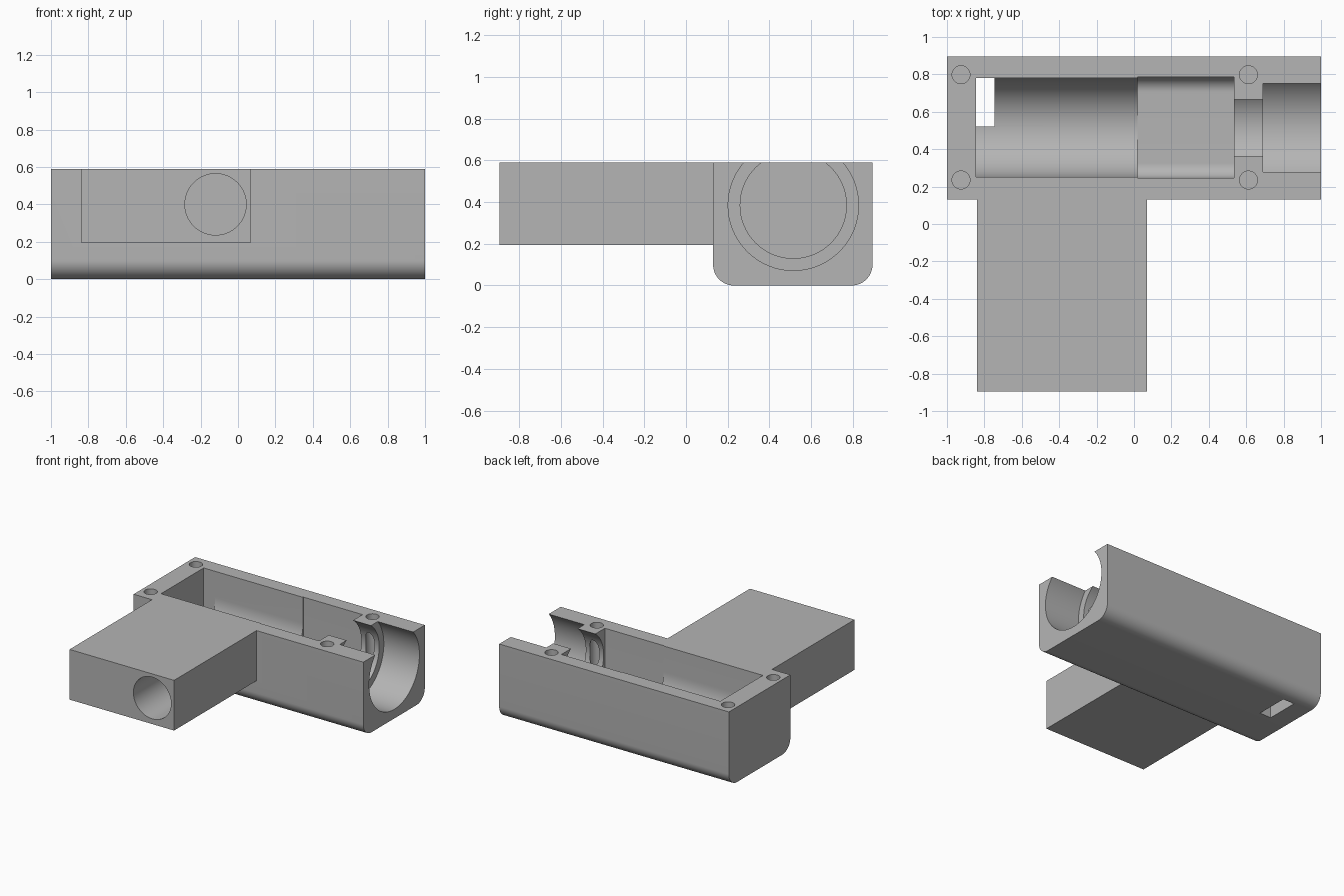
import bpy, bmesh
from math import sin, cos, pi
from mathutils import Vector

cube = bpy.data.objects.get("Cube")
if cube:
    bpy.data.objects.remove(cube, do_unlink=True)

grey = bpy.data.materials.new("plain grey")
grey.use_nodes = True
grey.diffuse_color = (0.46, 0.46, 0.46, 1)
grey.node_tree.nodes["Principled BSDF"].inputs["Base Color"].default_value = grey.diffuse_color

TOP, OVER = 0.59, 0.75          # top of the housing, height cutters reach
AXIS_Y, AXIS_Z = 0.515, 0.385   # axis of the bore


def arc(y, z, r, start, end, steps=16):
    """Points of an arc, angles in half turns."""
    angles = [pi * (start + (end - start) * i / steps) for i in range(steps + 1)]
    return [(y + r * cos(a), z + r * sin(a)) for a in angles]


def prism(name, points, start, end, axis="X"):
    """Extrude a closed 2D profile along an axis."""
    place = {"X": lambda u, v, w: (w, u, v),
             "Y": lambda u, v, w: (u, w, v),
             "Z": lambda u, v, w: (u, v, w)}[axis]
    bm = bmesh.new()
    face = bm.faces.new([bm.verts.new(place(u, v, start)) for u, v in points])
    out = bmesh.ops.extrude_face_region(bm, geom=[face])
    shift = Vector(place(0, 0, end - start))
    bmesh.ops.translate(bm, vec=shift, verts=[g for g in out["geom"] if isinstance(g, bmesh.types.BMVert)])
    bmesh.ops.recalc_face_normals(bm, faces=bm.faces)
    mesh = bpy.data.meshes.new(name)
    bm.to_mesh(mesh)
    bm.free()
    mesh.materials.append(grey)
    ob = bpy.data.objects.new(name, mesh)
    bpy.context.collection.objects.link(ob)
    return ob


def circle(u, v, r, steps=64):
    return arc(u, v, r, 0, 2, steps)[:-1]


def trough(y0, y1, z0, z1, r):
    """Rectangle with its two lower corners rounded."""
    return ([(y1, z1), (y0, z1)] + arc(y0 + r, z0 + r, r, 1, 1.5)
            + arc(y1 - r, z0 + r, r, 1.5, 2))


def combine(target, other, operation):
    mod = target.modifiers.new(operation, "BOOLEAN")
    mod.operation, mod.solver, mod.object = operation, "EXACT", other
    bpy.context.view_layer.objects.active = target
    bpy.ops.object.modifier_apply(modifier=mod.name)
    bpy.data.objects.remove(other, do_unlink=True)


# Housing block with rounded lower edges, and the side arm
housing = prism("housing", trough(0.13, 0.895, 0, TOP, 0.1), -1, 1)
arm = prism("side_arm", [(-0.84, 0.195), (0.07, 0.195), (0.07, TOP), (-0.84, TOP)], -0.895, 0.2, "Y")
combine(housing, arm, "UNION")

# Main cavity: round-bottomed half, then a squarer half
floor = 0.12
cavity = prism("cavity", [(0.78, OVER), (0.25, OVER)]
               + arc(AXIS_Y, AXIS_Z, 0.265, 1, 2, 40), -0.845, 0.1)
wide = prism("wide_cavity", trough(0.245, 0.785, floor, OVER, 0.08), 0.02, 0.535)
# Neck and socket at the open end
neck = prism("neck", circle(AXIS_Y, AXIS_Z, 0.255), 0.5, 0.75)
socket = prism("socket", circle(AXIS_Y, AXIS_Z, 0.313), 0.69, 1.1)
# Slot through the floor and blind hole in the arm
slot = prism("floor_slot", [(-0.845, 0.52), (-0.745, 0.52), (-0.745, 0.78), (-0.845, 0.78)], -0.1, 0.45, "Z")
arm_hole = prism("arm_hole", circle(-0.12, 0.4, 0.164), -1, 0.1, "Y")
for cutter in (cavity, wide, neck, socket, slot, arm_hole):
    combine(housing, cutter, "DIFFERENCE")

# Four screw holes in the rim
for x in (-0.925, 0.612):
    for y in (0.235, 0.798):
        combine(housing, prism("screw_hole", circle(x, y, 0.048, 32), 0.25, 0.7, "Z"), "DIFFERENCE")

# Smooth the curved walls, keep edges sharp
bpy.ops.object.select_all(action="DESELECT")
housing.select_set(True)
bpy.context.view_layer.objects.active = housing
bpy.ops.object.shade_smooth_by_angle()
